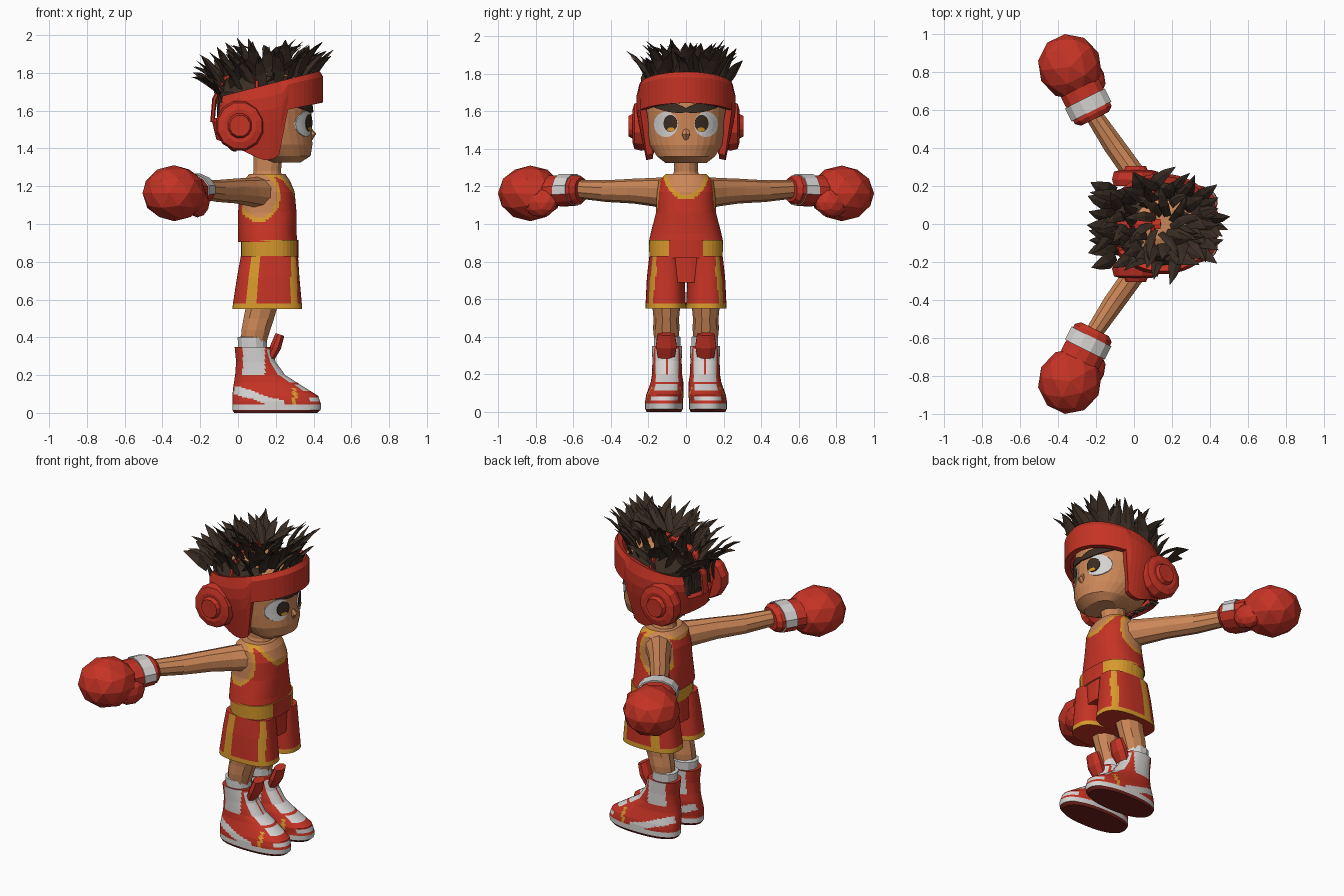
import bpy, bmesh, math, random
from mathutils import Vector, Matrix

if "Cube" in bpy.data.objects:
    bpy.data.objects.remove(bpy.data.objects["Cube"])

random.seed(4)

def mat(name, r, g, b):
    m = bpy.data.materials.new(name)
    m.diffuse_color = (r, g, b, 1)
    m.use_nodes = True
    m.node_tree.nodes["Principled BSDF"].inputs["Base Color"].default_value = m.diffuse_color
    return m

RED = mat("glove red", .56, .033, .018)
SKIN = mat("skin tan", .60, .24, .095)
GOLD = mat("trim gold", .68, .32, .025)
HAIR = mat("dark brown", .042, .026, .017)
WHITE = mat("off white", .66, .65, .64)
SOLE = mat("sole maroon", .16, .016, .012)

def finish(name, bm, mats, rule=None):
    bmesh.ops.recalc_face_normals(bm, faces=bm.faces)
    me = bpy.data.meshes.new(name)
    if rule:
        for f in bm.faces:
            f.material_index = rule(f.calc_center_median(), f.normal)
    bm.to_mesh(me)
    bm.free()
    ob = bpy.data.objects.new(name, me)
    bpy.context.collection.objects.link(ob)
    for m in mats:
        me.materials.append(m)
    return ob

def skin_rings(bm, rings):
    vs = [[bm.verts.new(p) for p in r] for r in rings]
    n = len(vs[0])
    for a, b in zip(vs, vs[1:]):
        for i in range(n):
            bm.faces.new((a[i], a[(i + 1) % n], b[(i + 1) % n], b[i]))
    bm.faces.new(vs[0])
    bm.faces.new(vs[-1])

def refine(secs, steps):
    out = [tuple(secs[0])]
    for a, b in zip(secs, secs[1:]):
        out += [tuple(p + (q - p) * k / steps for p, q in zip(a, b)) for k in range(1, steps + 1)]
    return out

# upright part: sections are (z, x back, x front, y half width)
def loft(name, secs, mats, rule=None, cy=0, n=20, steps=1, e=1.0):
    rings = []
    for z, x0, x1, ry in refine(secs, steps):
        ring = []
        for i in range(n):
            a = math.tau * (i + .5) / n
            c, s = math.cos(a), math.sin(a)
            ring.append(((x0 + x1) / 2 + (x1 - x0) / 2 * math.copysign(abs(c) ** e, c),
                         cy + ry * math.copysign(abs(s) ** e, s), z))
        rings.append(ring)
    bm = bmesh.new()
    skin_rings(bm, rings)
    return finish(name, bm, mats, rule)

# tube: points are (x, y, z, side radius, up radius)
def tube(name, pts, mats, rule=None, n=10, up=(0, 0, 1)):
    P = [Vector(p[:3]) for p in pts]
    rings = []
    for i, p in enumerate(pts):
        t = (P[min(i + 1, len(P) - 1)] - P[max(i - 1, 0)]).normalized()
        side = t.cross(Vector(up)).normalized()
        u = side.cross(t)
        rings.append([P[i] + side * p[3] * math.cos(math.tau * (k + .5) / n)
                      + u * p[4] * math.sin(math.tau * (k + .5) / n) for k in range(n)])
    bm = bmesh.new()
    skin_rings(bm, rings)
    return finish(name, bm, mats, rule)

def ball(name, loc, r, rot, m, sub=2):
    bm = bmesh.new()
    bmesh.ops.create_icosphere(bm, subdivisions=sub, radius=1, matrix=Matrix.Translation(loc)
                               @ Matrix.Rotation(rot, 4, 'Z') @ Matrix.Diagonal((*r, 1)))
    return finish(name, bm, [m])

# head: bare crown patch, hair colour round it
HEAD = [(1.325, .18, .33, .11), (1.36, .08, .385, .155), (1.42, -.02, .395, .195), (1.50, -.08, .39, .215),
        (1.60, -.1, .39, .225), (1.70, -.11, .38, .22), (1.78, -.05, .33, .17), (1.81, .06, .24, .08)]
loft("head", HEAD, [SKIN, HAIR], lambda c, n: int(c.x < -.03 or c.z > 1.7 and (c.x < .05 or abs(c.y) > .13)
     or c.z > 1.42 and c.x < .17 and c.z < 1.7), n=32, steps=2)
tube("nose", [(.372, 0, 1.515, .012, .008), (.398, 0, 1.475, .024, .016), (.385, 0, 1.45, .012, .01)],
     [SKIN], n=6, up=(1, 0, 0))

def face_x(y, z):
    for a, b in zip(HEAD, HEAD[1:]):
        if a[0] <= z <= b[0]:
            _, x0, x1, ry = (p + (q - p) * (z - a[0]) / (b[0] - a[0]) for p, q in zip(a, b))
            return (x0 + x1) / 2 + (x1 - x0) / 2 * math.sqrt(max(0, 1 - (y / ry) ** 2))

# thin plate that follows the face
def face_plate(name, y, z, w, h, tilt, off, m):
    rows, n = [], 16
    for k in (1, .6, .2):
        row = []
        for i in range(n):
            a = math.tau * i / n
            py, pz = y + w * k * math.cos(a), z + h * k * math.sin(a) + tilt * w * k * math.cos(a)
            row.append((face_x(py, pz) + off, py, pz))
        rows.append(row)
    bm = bmesh.new()
    skin_rings(bm, [[(x - .008, py, pz) for x, py, pz in rows[0]]] + rows)
    finish(name, bm, [m])

for s, side in ((1, "left"), (-1, "right")):
    face_plate(side + "_eye_white", s * .107, 1.53, .064, .068, 0, .005, WHITE)
    face_plate(side + "_iris", s * .083, 1.535, .037, .046, 0, .009, HAIR)
    face_plate(side + "_iris_glow", s * .081, 1.503, .02, .011, 0, .012, GOLD)
    face_plate(side + "_eyebrow", s * .09, 1.622, .1, .026, s * .18, .009, HAIR)

# headgear: wrapped band with cheek guards, open at the upper back
bm = bmesh.new()
N, R = 56, 6
grid = []
for i in range(N):
    a = math.tau * (i + .5) / N
    x = .15 + .3 * math.cos(a)
    top = 1.665 + .145 * (x + .15) / .6
    if x < -.105:
        top = 1.56
    if x > .235:
        bot = 1.60 + .04 * (x - .235) / .2
    else:
        bot = 1.34 + max(0, .12 - x) * .4 + max(0, x - .19) * .6
    col = []
    for j in range(R + 1):
        z = bot + (top - bot) * j / R
        f = min(1, .79 + (z - 1.33) * .8) - .06 * (j == R)
        col.append(bm.verts.new((.15 + .3 * f * math.cos(a), .265 * f * math.sin(a), z)))
    grid.append(col)
for i in range(N):
    p, q = grid[i], grid[(i + 1) % N]
    for j in range(R):
        bm.faces.new((p[j], q[j], q[j + 1], p[j + 1]))
gear = finish("headgear", bm, [RED])
mod = gear.modifiers.new("padding", 'SOLIDIFY')
mod.thickness, mod.offset = .035, -1

# headgear straps over the crown
tube("crown_strap_across", [(.1, .2 * math.cos(a), 1.69 + .13 * math.sin(a), .03, .012)
                            for a in [math.pi * k / 8 for k in range(9)]], [RED], n=6, up=(1, 0, .01))
tube("crown_strap_back", [(-.135, 0, 1.54, .03, .012), (-.125, 0, 1.66, .03, .012), (-.07, 0, 1.77, .03, .012),
                          (.03, 0, 1.825, .03, .012), (.14, 0, 1.835, .03, .012)], [RED], n=6)
# ear pads with a raised ring
for s, side in ((1, "left"), (-1, "right")):
    tube(side + "_ear_pad", [(.01, s * y, 1.52, r, r * 1.04) for y, r in
         ((.20, .12), (.235, .13), (.275, .12), (.285, .085), (.283, .065), (.305, .055), (.303, .035), (.28, .025))],
         [RED], n=12)

# spiky hair: broad bent flat locks, swept outwards
bm = bmesh.new()
def lock(root, d, length, w):
    side = d.cross(Vector((0, 0, 1))).normalized()
    side = (side + Vector((0, 0, random.uniform(-.7, .7)))).normalized()
    nrm = side.cross(d).normalized()
    rings = []
    for t, k in ((0, .7), (.4, 1), (.75, .6), (1, .04)):
        p = root + d * length * t + nrm * .04 * math.sin(t * 2.6) + Vector((0, 0, .04 * t * t))
        ring = [p + side * w * k, p + nrm * w * .3 * k, p - side * w * k, p - nrm * w * .3 * k]
        rings.append([Vector((min(v.x, .505), v.y, min(v.z, 1.988))) for v in ring])
    skin_rings(bm, rings)

for i in range(56):
    a = math.tau * (i * .618 % 1)
    r = math.sqrt((i + 8) / 64)
    x, y = .13 + .25 * r * math.cos(a), .2 * r * math.sin(a)
    root = Vector((x, y, 1.775 + .11 * (x - .2) - .05 * r * r))
    sw = a + random.uniform(-1, 1)
    d = Vector((math.cos(sw) * (r * .8 + .15) + .08, math.sin(sw) * (r * .5 + .15),
                .52 + random.uniform(-.2, .25) + .4 * (x - .15))).normalized()
    lock(root, d, random.uniform(.15, .22), random.uniform(.032, .046))
for i in range(9):          # flat locks lying across the crown
    a = math.tau * i / 9 + .3
    lock(Vector((.15 + .05 * math.cos(a), .05 * math.sin(a), 1.83)),
         Vector((math.cos(a + .8), math.sin(a + .8), .35)).normalized(), .18, .028)
for k in range(-3, 4):      # long back, nape and front locks
    lock(Vector((-.1, k * .055, 1.70)), Vector((-.8, k * .12, .1 + .15 * (k % 2))).normalized(), .15, .045)
    lock(Vector((-.10, k * .045, 1.57)), Vector((-.35, k * .06, .8)).normalized(), .12, .038)
    lock(Vector((-.06, k * .04, 1.44)), Vector((.15, k * .03, -1)).normalized(), .10, .035)
    lock(Vector((.33, k * .045, 1.80)), Vector((.6, k * .14, .5)).normalized(), .17, .036)
finish("hair", bm, [HAIR])

# neck and vest with trimmed neckline and armholes
loft("neck", [(1.22, .07, .24, .09), (1.28, .08, .23, .065), (1.38, .08, .24, .065)], [SKIN], n=12)

def vest_rule(c, n):
    arm = ((c.x - .11) / .095) ** 2 + ((c.z - 1.15) / .115) ** 2
    drop = 1.155 if c.x > .15 else 1.22
    neck = (c.y / .1) ** 2 + ((c.z - 1.28) / (1.28 - drop)) ** 2
    v = min(arm if abs(c.y) > .09 else 9, neck)
    return 1 if v < 1 else 2 if v < 1.45 else 0

loft("vest", [(.905, .0, .315, .198), (.95, .0, .31, .188), (1.06, .0, .31, .16), (1.17, .01, .30, .155),
              (1.23, .03, .275, .145), (1.265, .06, .25, .11)],
     [RED, SKIN, GOLD], vest_rule, n=96, steps=9, e=.85)

# waistband and shorts
loft("waistband", [(.82, .015, .32, .195), (.915, .015, .32, .198)], [GOLD, RED],
     lambda c, n: int(c.x > .25 and abs(c.y) < .078), n=40, e=.8)
loft("shorts_seat", [(.69, .005, .312, .1), (.84, .02, .312, .1)], [RED], n=24, e=.6)
for s, side in ((1, "left"), (-1, "right")):
    def leg_rule(c, n, s=s):
        out = s * (c.y - s * .108)
        mid = .062 + (c.z - .56) * .13
        if n.z < -.9:
            return 0
        return int(c.z < .578 or out > .05 and (abs(c.x - mid) < .026 or .28 < c.x < .312))
    loft(side + "_shorts_leg", [(.55, -.03, .34, .108), (.578, -.027, .338, .107), (.72, -.005, .325, .1),
                                (.83, .015, .318, .087)], [RED, GOLD], leg_rule, cy=s * .108, n=72, steps=2, e=.75)

    # leg and sock
    loft(side + "_leg", [(.36, .01, .15, .062), (.44, .015, .175, .07), (.50, .025, .195, .068), (.62, .05, .23, .08)],
         [SKIN], cy=s * .105, n=10)
    loft(side + "_sock", [(.33, .0, .155, .073), (.40, -.005, .155, .073), (.405, .015, .14, .055)],
         [WHITE], cy=s * .101, n=12)

    # boot with white sole band, side flash, shaft panels and laced front
    def boot_rule(c, n, s=s):
        off = abs(c.y - s * .117)
        if c.z < .017:
            return 2
        if c.z < .047:
            return 1
        if .29 < c.x < .31 and off > .05 and c.z < .13:
            return 3
        if c.x > .15 and off < .06 and .10 < c.z < .335:
            return 0 if c.z < .2 and int(c.z * 80) % 4 == 0 or c.z > .2 and off < .006 else 1
        if c.z > .2:
            return int(.025 < c.x < .142 and c.z < .345)
        flash = .14 - .32 * c.x
        return int(c.x < .24 and flash - .045 < c.z < flash and off > .03 or c.x > .375 and .06 < c.z < .085)
    boot = loft(side + "_boot", [(0, -.02, .42, .092), (.016, -.03, .438, .1), (.045, -.03, .44, .1),
                                 (.09, -.03, .425, .1), (.14, -.025, .345, .09), (.20, -.015, .25, .08),
                                 (.27, -.01, .2, .078), (.35, -.018, .175, .08)],
                [RED, WHITE, SOLE, GOLD], boot_rule, cy=s * .117, n=72, steps=6, e=.85)
    for v in boot.data.vertices:    # shaft leans inwards over the foot
        v.co.y -= s * .016 * min(1, max(0, (v.co.z - .06) / .1))
    tube(side + "_boot_tongue", [(.165, s * .105, .28, .045, .025), (.2, s * .105, .35, .06, .032),
                                 (.222, s * .105, .415, .05, .026)], [RED], n=8)

    # arm, cuff with strap white on its upper part, glove and thumb
    tube(side + "_arm", [(.12, s * .10, 1.165, .08, .085), (.06, s * .18, 1.17, .07, .075),
                         (-.01, s * .28, 1.175, .06, .066), (-.11, s * .42, 1.175, .058, .058),
                         (-.21, s * .57, 1.185, .048, .05)], [SKIN])
    tube(side + "_cuff", [(-.205, s * .555, 1.182, .085, .065), (-.215, s * .575, 1.182, .112, .08),
                          (-.285, s * .715, 1.175, .115, .085)], [RED], n=12)
    tube(side + "_cuff_strap", [(-.224, s * .592, 1.182, .121, .087), (-.258, s * .66, 1.18, .121, .09)],
         [WHITE, RED], lambda c, n: int(c.z < 1.15), n=12)
    ball(side + "_glove", (-.338, s * .828, 1.163), (.175, .168, .148), s * math.radians(116), RED)
    ball(side + "_glove_thumb", (-.215, s * .775, 1.115), (.095, .06, .08), s * math.radians(110), RED)
